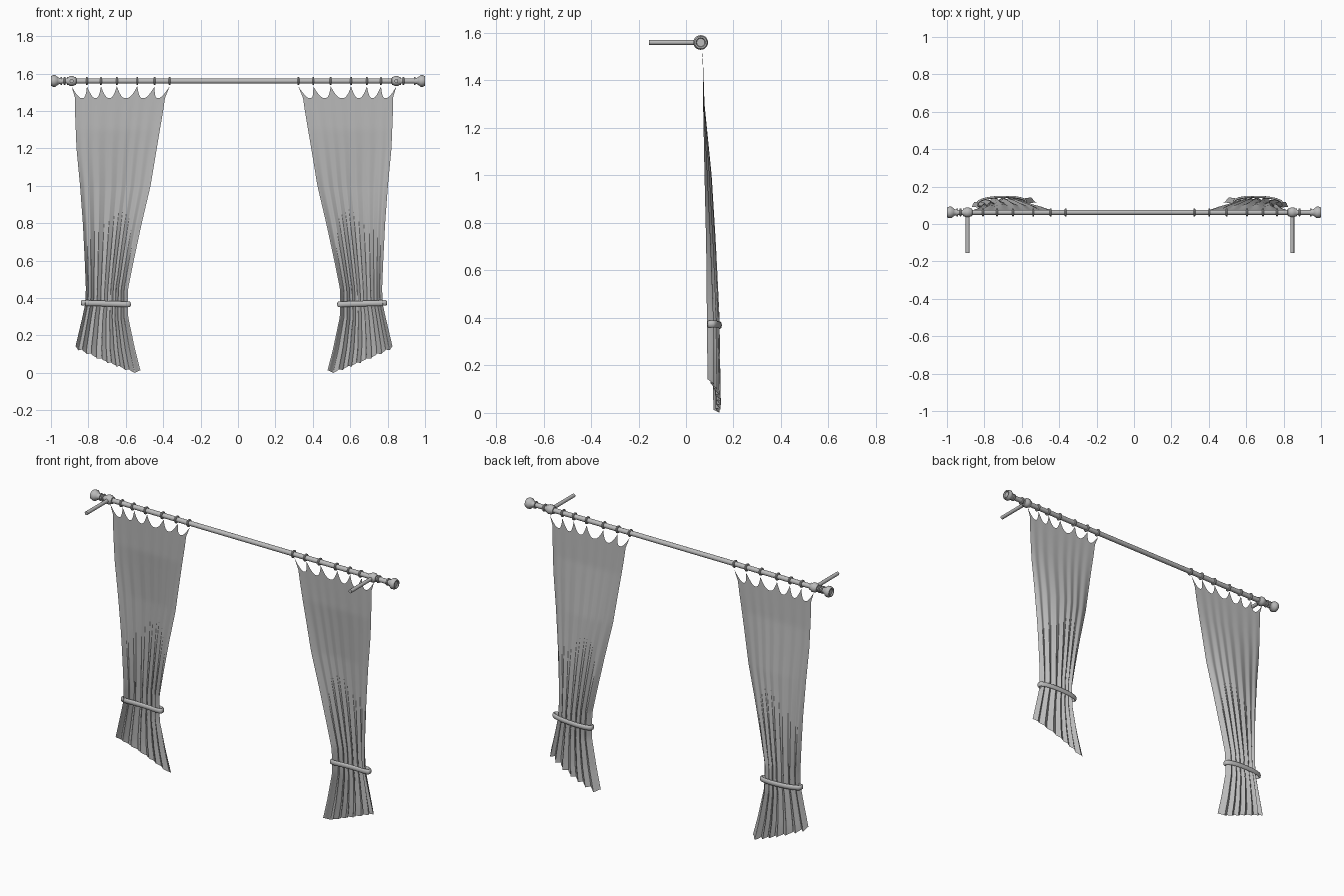
import bpy, bmesh, math
from mathutils import Vector

cube = bpy.data.objects.get("Cube")
if cube:
    bpy.data.objects.remove(cube, do_unlink=True)

ROD_Y, ROD_Z = 0.062, 1.56
MID_X = -0.0215            # mirror plane of the two curtains


def material(name, rgb):
    m = bpy.data.materials.new(name)
    m.use_nodes = True
    m.diffuse_color = (*rgb, 1)
    m.node_tree.nodes["Principled BSDF"].inputs["Base Color"].default_value = (*rgb, 1)
    return m


GREY = material("plain grey", (0.5, 0.5, 0.5))


def finish(name, bm, angle=40, recalc=True):
    if recalc:
        bmesh.ops.recalc_face_normals(bm, faces=bm.faces)
    mesh = bpy.data.meshes.new(name)
    bm.to_mesh(mesh)
    bm.free()
    mesh.materials.append(GREY)
    ob = bpy.data.objects.new(name, mesh)
    bpy.context.collection.objects.link(ob)
    bpy.ops.object.select_all(action='DESELECT')
    ob.select_set(True)
    bpy.context.view_layer.objects.active = ob
    bpy.ops.object.shade_smooth_by_angle(angle=math.radians(angle))
    return ob


def grid_faces(bm, rows, closed):
    for a, b in zip(rows, rows[1:]):
        n = len(a)
        for i in range(n if closed else n - 1):
            j = (i + 1) % n
            bm.faces.new((a[i], a[j], b[j], b[i]))


def lathe(name, origin, axis, profile, segs=20):
    """Turn (distance along axis, radius) points around an axis."""
    bm = bmesh.new()
    axis, origin = Vector(axis), Vector(origin)
    up = Vector((0, 0, 1))
    side = axis.cross(up)
    rows = []
    for d, r in profile:
        rows.append([bm.verts.new(origin + axis * d + r * (
            side * math.cos(math.tau * k / segs) + up * math.sin(math.tau * k / segs)))
            for k in range(segs)])
    grid_faces(bm, rows, True)
    bm.faces.new(rows[0])
    bm.faces.new(rows[-1])
    return finish(name, bm)


def interp(table, z):
    """Smooth lookup in rows of (z, value, ...), z falling."""
    z = max(min(z, table[0][0]), table[-1][0])
    for a, b in zip(table, table[1:]):
        if z >= b[0]:
            t = (a[0] - z) / (a[0] - b[0])
            return [p + (q - p) * t for p, q in zip(a[1:], b[1:])]


# Curtain outline: height, outer edge, inner edge (from the mirror plane)
EDGES = [(1.53, .868, .344), (1.47, .850, .369), (1.4, .850, .379),
         (1.2, .842, .413), (1.0, .823, .446), (.8, .808, .493),
         (.6, .798, .536), (.45, .792, .566), (.37, .795, .568),
         (.3, .810, .566), (.13, .850, .53), (0, .865, .497)]
# Curtain depth: height, outer edge y, inner edge y, bulge, fold depth
DEPTH = [(1.53, .070, .070, 0, 0), (1.3, .073, .073, .004, .001),
         (1.0, .081, .083, .023, .003), (.7, .091, .096, .027, .006),
         (.4, .098, .112, .026, .010), (0, .102, .126, .022, .010)]
TABS = [.868, .786, .711, .626, .517, .424, .344]
PER_TAB, ROWS, FOLDS = 18, 70, 7


def curtain(name, s):
    bm = bmesh.new()
    columns = []
    for seg in range(len(TABS) - 1):
        last = seg == len(TABS) - 2
        for k in range(PER_TAB + last):
            f = k / PER_TAB
            d = TABS[seg] + (TABS[seg + 1] - TABS[seg]) * f
            top = 1.468 + .064 * abs(2 * f - 1) ** 2.4
            columns.append(((TABS[0] - d) / (TABS[0] - TABS[-1]), top))
    rows = []
    for r in range(ROWS + 1):
        row = []
        for u, top in columns:
            phase = math.tau * FOLDS * (u + .02 * math.sin(9 * u))
            bottom = .13 * max(0, 1 - u / .88) + .006 + .006 * math.cos(phase)
            z = top + (bottom - top) * r / ROWS
            outer, inner = interp(EDGES, z)
            y0, y1, bulge, fold = interp(DEPTH, z)
            x = outer + (inner - outer) * u + .6 * fold * math.sin(2 * phase) * math.sin(math.pi * u)
            y = y0 + (y1 - y0) * u + bulge * math.sin(math.pi * u) ** .8 \
                - fold * math.cos(phase)
            row.append(bm.verts.new((MID_X + s * x, y, z)))
        rows.append(row)
    grid_faces(bm, rows, False)
    if s < 0:
        bmesh.ops.reverse_faces(bm, faces=bm.faces)
    bm.normal_update()
    if sum(f.normal.y for f in bm.faces) > 0:
        bmesh.ops.reverse_faces(bm, faces=bm.faces)
    finish(name, bm, 80, recalc=False)


def tieback(name, s):
    """Rounded band around the gathered cloth."""
    bm = bmesh.new()
    section = [(-.004, -.010), (0, -.015), (.006, -.011), (.008, 0),
               (.006, .011), (0, .015), (-.004, .010)]
    rows = []
    n = 48
    for k in range(n + 1):
        a = math.tau * k / n
        c, w = math.cos(a), math.sin(a)
        # Flattened loop following the bulge of the cloth
        cx = math.copysign(abs(c) ** .6, c)
        cy = math.copysign(abs(w) ** .6, w)
        bow = .012 * (1 - cx * cx) - .004 * cx
        row = []
        for out, h in section:
            row.append(bm.verts.new((MID_X + s * (.685 + cx * (.126 + out)),
                                     .111 + bow + cy * (.020 + out),
                                     .37 + .004 * cx + h)))
        rows.append(row)
    grid_faces(bm, rows, True)
    bmesh.ops.remove_doubles(bm, verts=bm.verts, dist=1e-5)
    finish(name, bm, 60)


# Rod
lathe("curtain_rod", (0, ROD_Y, ROD_Z), (1, 0, 0), [(-.97, .014), (.97, .014)])

# Finial: hollow tip, flared knob, neck and collar
FINIAL = [(.006, .001), (.006, .017), (0, .020), (0, .026), (.012, .031), (.024, .031),
          (.036, .021), (.044, .016), (.050, .016), (.051, .021), (.058, .021), (.059, .014)]
BOSS = [(-.025, .014), (-.024, .020), (-.015, .022), (-.008, .027), (.008, .027),
        (.015, .022), (.024, .020), (.025, .014)]
RING = [(-.005, .014), (-.005, .019), (-.002, .022), (.002, .022), (.005, .019), (.005, .014)]

for side, s in (("right", -1), ("left", 1)):
    lathe(side + "_finial", (s, ROD_Y, ROD_Z), (-s, 0, 0), FINIAL)
    bx = MID_X + s * .868
    lathe(side + "_bracket_boss", (bx, ROD_Y, ROD_Z), (1, 0, 0), BOSS)
    lathe(side + "_bracket_arm", (bx, ROD_Y, ROD_Z), (0, -1, 0), [(0, .0105), (.217, .0105)], 16)
    lathe(side + "_stop_ring", (MID_X + s * .906, ROD_Y, ROD_Z), (1, 0, 0), RING)
    for i, d in enumerate(TABS[1:]):
        lathe(f"{side}_curtain_ring_{i + 1}", (MID_X + s * d, ROD_Y, ROD_Z), (1, 0, 0), RING)
    curtain(side + "_curtain", s)
    tieback(side + "_tieback", s)
